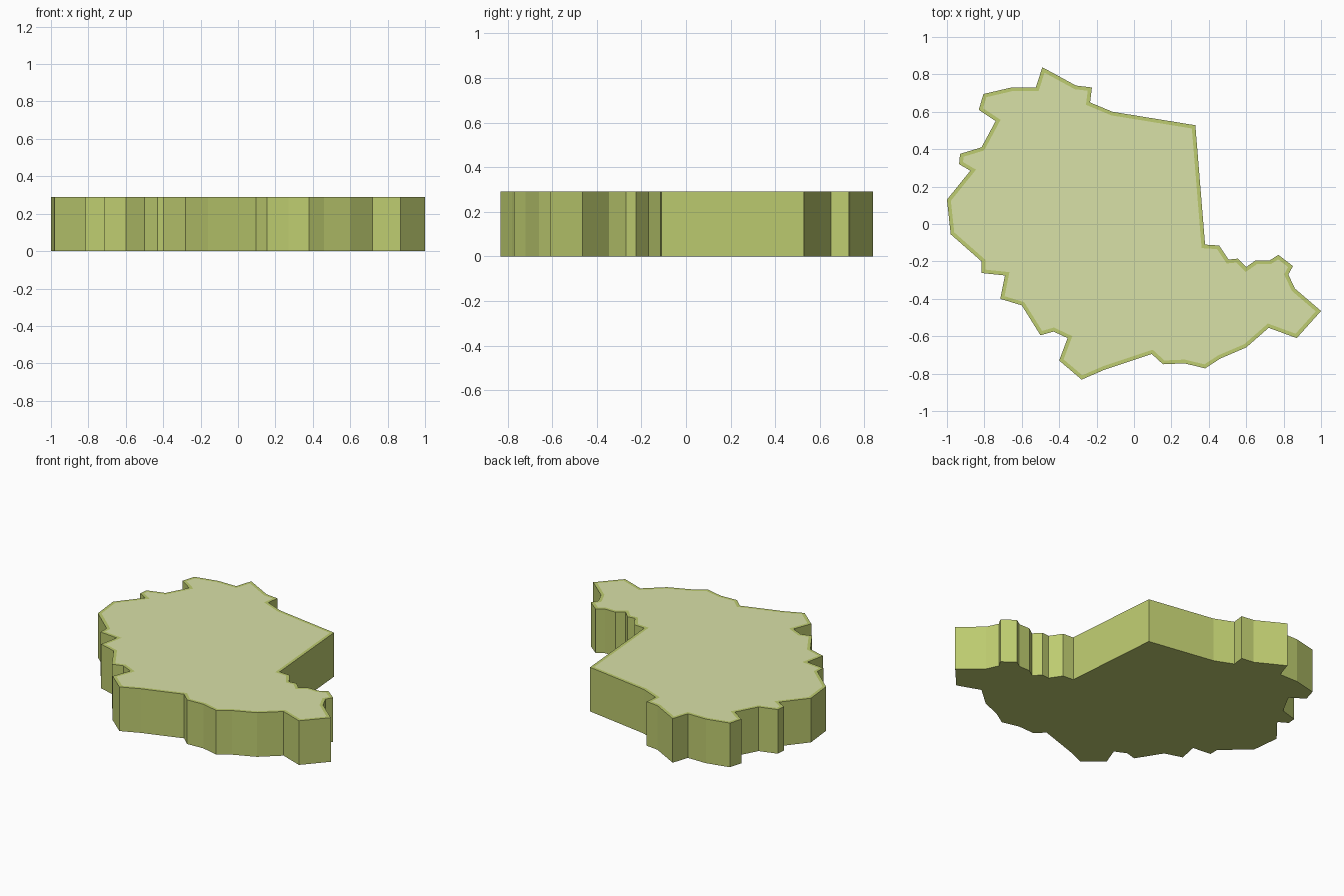
import bpy, bmesh

if "Cube" in bpy.data.objects:
    bpy.data.objects.remove(bpy.data.objects["Cube"])

HEIGHT = 0.29
RIM = 0.02

# Outline seen from above, clockwise from the northern peak
OUTLINE = [
    (-.49, .838), (-.31, .74), (-.225, .73), (-.235, .65), (-.115, .60), (.328, .528),
    (.38, -.11), (.455, -.115), (.505, -.19), (.555, -.185), (.60, -.23), (.65, -.195),
    (.725, -.195), (.772, -.165), (.85, -.225), (.825, -.27), (.86, -.345), (1, -.465),
    (.87, -.61), (.72, -.555), (.60, -.66), (.46, -.72), (.38, -.772), (.27, -.745),
    (.155, -.75), (.095, -.695), (-.01, -.73), (-.16, -.78), (-.28, -.832), (-.40, -.73),
    (-.355, -.61), (-.43, -.575), (-.50, -.595), (-.60, -.435), (-.715, -.40),
    (-.69, -.275), (-.815, -.262), (-.815, -.20), (-.98, -.055), (-1, .13),
    (-.875, .285), (-.935, .32), (-.93, .375), (-.815, .41), (-.74, .55),
    (-.83, .61), (-.805, .695), (-.655, .73), (-.525, .73),
]


def material(name, color):
    mat = bpy.data.materials.new(name)
    mat.diffuse_color = (*color, 1)
    mat.use_nodes = True
    mat.node_tree.nodes["Principled BSDF"].inputs["Base Color"].default_value = mat.diffuse_color
    return mat


# Slab: extruded outline
bm = bmesh.new()
base = bm.faces.new([bm.verts.new((x, y, 0)) for x, y in OUTLINE])
base.normal_update()
ext = bmesh.ops.extrude_face_region(bm, geom=[base], use_keep_orig=True)["geom"]
bmesh.ops.translate(bm, vec=(0, 0, HEIGHT),
                    verts=[g for g in ext if isinstance(g, bmesh.types.BMVert)])
bmesh.ops.recalc_face_normals(bm, faces=bm.faces)

# Top: thin flat rim around a paler inner panel
top = next(f for f in bm.faces if f.normal.z > 0.9)
bmesh.ops.inset_region(bm, faces=[top], thickness=RIM, use_even_offset=True)
top.material_index = 1

mesh = bpy.data.meshes.new("territory_slab")
bm.to_mesh(mesh)
bm.free()
mesh.materials.append(material("olive_green", (0.515, 0.604, 0.162)))
mesh.materials.append(material("pale_green", (0.69, 0.75, 0.39)))
slab = bpy.data.objects.new("territory_slab", mesh)
bpy.context.collection.objects.link(slab)
